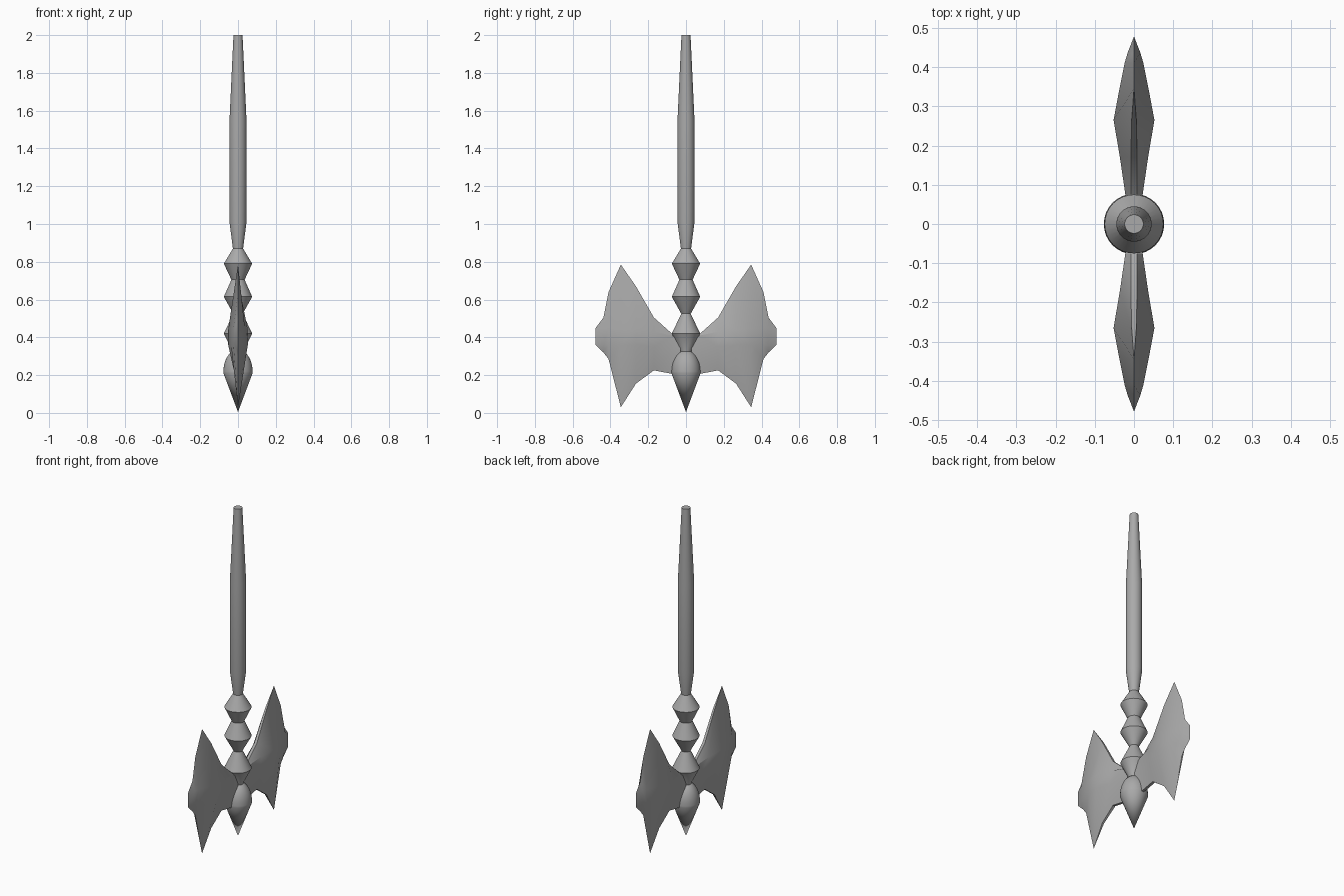
import bpy, bmesh, math

cube = bpy.data.objects.get("Cube")
if cube:
    bpy.data.objects.remove(cube, do_unlink=True)

# Single grey metal
metal = bpy.data.materials.new("grey_metal")
metal.use_nodes = True
GREY = (0.4, 0.4, 0.4, 1)
metal.diffuse_color = GREY
metal.node_tree.nodes["Principled BSDF"].inputs["Base Color"].default_value = GREY


def finish(name, bm, angle):
    """Weld, orient, shade and link a finished part."""
    bmesh.ops.remove_doubles(bm, verts=bm.verts, dist=0.0005)
    bmesh.ops.recalc_face_normals(bm, faces=bm.faces)
    mesh = bpy.data.meshes.new(name)
    bm.to_mesh(mesh)
    bm.free()
    mesh.materials.append(metal)
    obj = bpy.data.objects.new(name, mesh)
    bpy.context.collection.objects.link(obj)
    bpy.ops.object.select_all(action="DESELECT")
    obj.select_set(True)
    bpy.context.view_layer.objects.active = obj
    bpy.ops.object.shade_smooth_by_angle(angle=math.radians(angle))
    return obj


def lathe(name, profile, sides=32):
    """Spin a (radius, height) profile around the z axis."""
    bm = bmesh.new()
    verts = [bm.verts.new((r, 0, z)) for r, z in profile]
    edges = [bm.edges.new(pair) for pair in zip(verts, verts[1:])]
    bmesh.ops.spin(bm, geom=verts + edges, cent=(0, 0, 0), axis=(0, 0, 1),
                   angle=math.tau, steps=sides)
    finish(name, bm, 30)


def blade(name, side):
    """Lens-shaped blade: each column is a six-point cross-section."""
    # y, upper edge z, upper ridge z, lower ridge z, lower edge z,
    # ridge half thickness, edge half thickness
    columns = [
        (0.03, 0.39, 0.38, 0.30, 0.21, 0.020, 0.008),
        (0.075, 0.42, 0.41, 0.31, 0.207, 0.022, 0.008),
        (0.17, 0.505, 0.43, 0.35, 0.225, 0.036, 0.008),
        (0.265, 0.67, 0.44, 0.36, 0.155, 0.052, 0.006),
        (0.345, 0.785, 0.445, 0.36, 0.03, 0.037, 0),
        (0.41, 0.64, 0.448, 0.36, 0.285, 0.024, 0),
        (0.437, 0.505, 0.45, 0.36, 0.32, 0.016, 0),
        (0.478, 0.45, 0.45, 0.36, 0.36, 0, 0),
    ]
    bm = bmesh.new()
    rings = []
    for y, top, ridge_hi, ridge_lo, bottom, thick, edge in columns:
        half = [(edge, top), (thick, ridge_hi), (thick, ridge_lo), (edge, bottom)]
        loop = half + [(-x, z) for x, z in reversed(half)]
        rings.append([bm.verts.new((x, side * y, z)) for x, z in loop])
    for a, b in zip(rings, rings[1:]):
        for i in range(len(a)):
            j = (i + 1) % len(a)
            bm.faces.new((a[i], a[j], b[j], b[i]))
    bm.faces.new(rings[0])
    finish(name, bm, 25)


# Shaft with three beads and a tapering grip
lathe("shaft", [(0, 0.28), (0.03, 0.28), (0.03, 0.33), (0.075, 0.42), (0.025, 0.525),
                (0.075, 0.615), (0.035, 0.705), (0.075, 0.79), (0.027, 0.87),
                (0.045, 1.01), (0.045, 1.55), (0.024, 2.0), (0, 2.0)])

# Domed pommel running down to a spike
dome = [(0.077 * math.cos(t), 0.22 + 0.115 * math.sin(t))
        for t in (math.pi / 2 * i / 8 for i in range(9))]
lathe("spike", [(0, 0.005), (0.077, 0.21)] + dome)

# Mirrored pair of blades
for label, side in (("back", 1), ("front", -1)):
    blade(label + "_blade", side)
